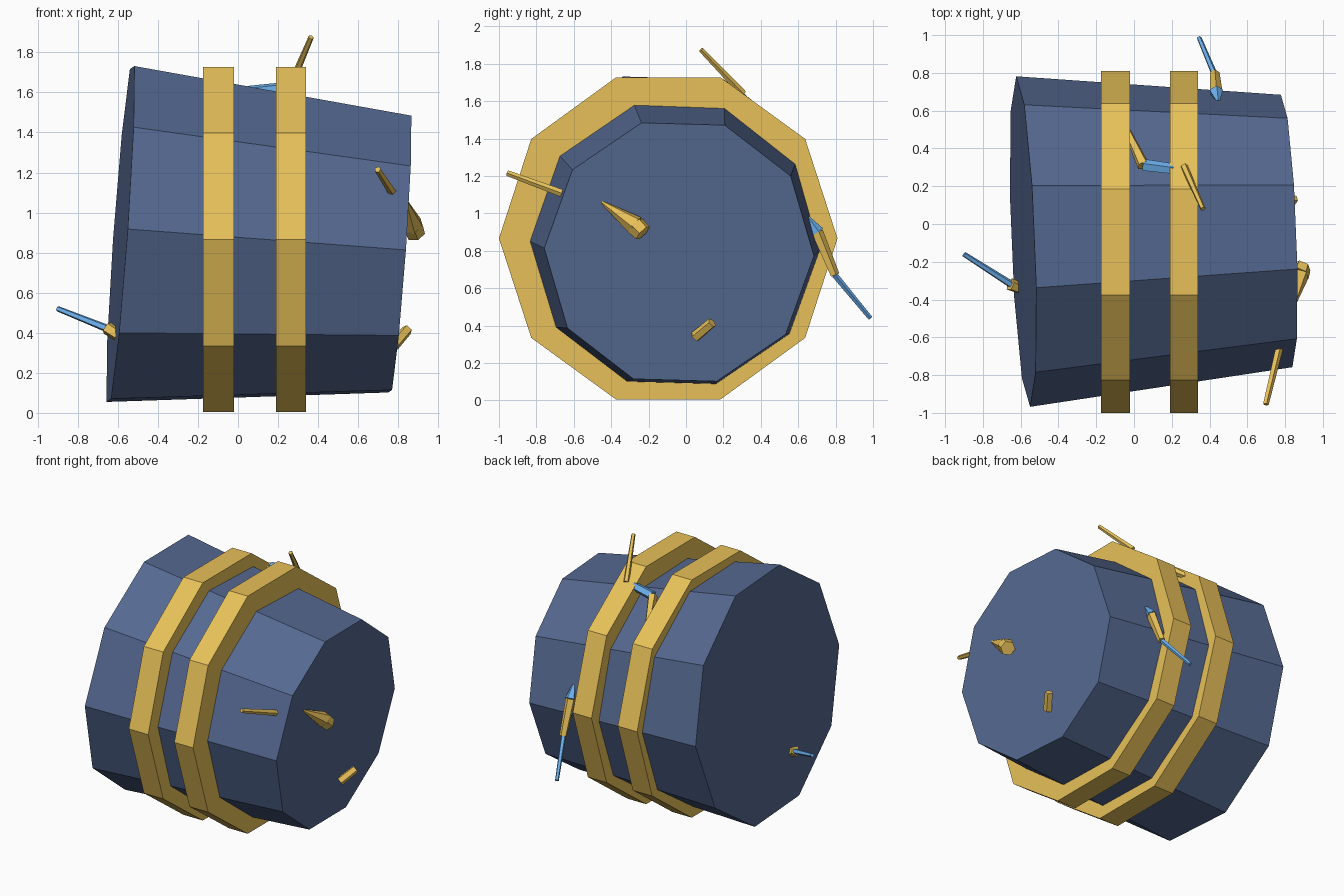
import bpy, math
from math import radians
from mathutils import Vector

if "Cube" in bpy.data.objects:
    bpy.data.objects.remove(bpy.data.objects["Cube"])


def material(name, rgb):
    m = bpy.data.materials.new(name)
    m.diffuse_color = (*rgb, 1)
    m.use_nodes = True
    m.node_tree.nodes["Principled BSDF"].inputs["Base Color"].default_value = m.diffuse_color
    return m


NAVY = material("navy", (0.09, 0.14, 0.28))
GOLD = material("gold", (0.80, 0.53, 0.10))
SKY = material("sky", (0.15, 0.44, 0.87))


def add_mesh(name, verts, faces, mat):
    me = bpy.data.meshes.new(name)
    me.from_pydata(verts, [], faces)
    me.materials.append(mat)
    ob = bpy.data.objects.new(name, me)
    bpy.context.collection.objects.link(ob)
    return ob


def circle(centre, axis, r, n, phase=0.0):
    """Polygon around an axis, angle 0 towards +y where possible."""
    axis = axis.normalized()
    ref = Vector((0, 1, 0)) if abs(axis.y) < 0.9 else Vector((1, 0, 0))
    u = (ref - axis * ref.dot(axis)).normalized()
    v = axis.cross(u)
    return [centre + r * (math.cos(a) * u + math.sin(a) * v)
            for a in (phase + math.tau * k / n for k in range(n))]


def bridge(a, b, n):
    return [(a + k, a + (k + 1) % n, b + (k + 1) % n, b + k) for k in range(n)]


def frustum(name, p, q, r0, r1, n, mat, phase=0.0):
    p, q = Vector(p), Vector(q)
    verts = circle(p, q - p, r0, n, phase) + circle(q, q - p, r1, n, phase)
    faces = [f[::-1] for f in bridge(n, 0, n)]
    faces += [tuple(range(n))[::-1], tuple(range(n, 2 * n))]
    return add_mesh(name, verts, faces, mat)


def hoop(name, x0, x1, r_out, r_in, n=10):
    ax, verts = Vector((1, 0, 0)), []
    for x, r in ((x0, r_out), (x1, r_out), (x1, r_in), (x0, r_in)):
        verts += circle(Vector((x, -0.095, 0.866)), ax, r, n)
    faces = []
    for i in range(4):
        faces += bridge(i * n, (i + 1) % 4 * n, n)
    return add_mesh(name, verts, faces, GOLD)


# Tapered, tilted barrel body
frustum("barrel_body", (-0.587, -0.093, 0.893), (0.808, -0.037, 0.793),
        0.876, 0.722, 10, NAVY, radians(-1.8))

# Two hoops around the body
hoop("hoop_left", -0.175, -0.02, 0.905, 0.70)
hoop("hoop_right", 0.19, 0.34, 0.905, 0.70)

# Small splinters stuck in the barrel: start, end, start radius, end radius
splinters = [
    # left end
    ("left_splinter_shaft", (-0.90, -0.16, 0.52), (-0.65, -0.32, 0.42), .014, .02, SKY),
    ("left_splinter_head", (-0.655, -0.32, 0.425), (-0.58, -0.35, 0.375), .035, .03, GOLD),
    # right end
    ("right_splinter_upper_base", (0.887, -0.23, 0.895), (0.872, -0.27, 0.935), .05, .055, GOLD),
    ("right_splinter_upper_tip", (0.872, -0.27, 0.935), (0.838, -0.45, 1.06), .055, .008, GOLD),
    ("right_splinter_lower", (0.845, 0.14, 0.415), (0.78, 0.05, 0.34), .028, .03, GOLD),
    # front
    ("front_splinter", (0.697, -0.955, 1.215), (0.775, -0.63, 1.095), .016, .022, GOLD),
    # back
    ("back_splinter_shaft", (0.345, 0.985, 0.44), (0.425, 0.795, 0.67), .013, .017, SKY),
    ("back_splinter_head", (0.428, 0.795, 0.67), (0.435, 0.70, 0.90), .026, .034, GOLD),
    ("back_splinter_tip", (0.435, 0.70, 0.90), (0.445, 0.65, 0.98), .038, .01, SKY),
    # top
    ("top_splinter", (0.365, 0.08, 1.875), (0.265, 0.305, 1.64), .014, .02, GOLD),
    ("top_splinter_head", (-0.04, 0.50, 1.46), (0.05, 0.31, 1.60), .02, .034, GOLD),
    ("top_splinter_shaft", (0.05, 0.31, 1.60), (0.21, 0.29, 1.62), .034, .03, SKY),
]
for name, p, q, r0, r1, mat in splinters:
    frustum(name, p, q, r0, r1, 6 if "upper" in name else 5, mat)
